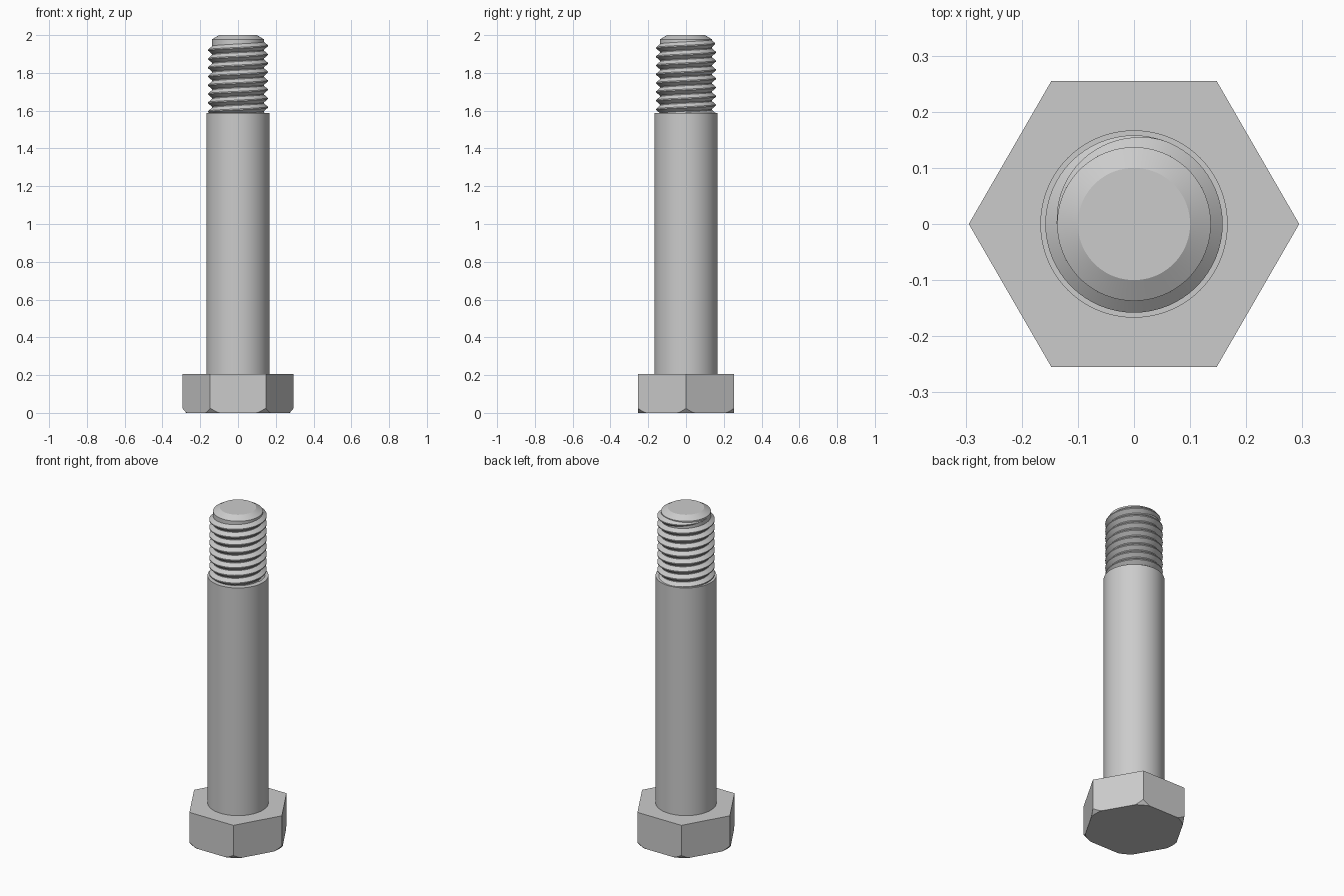
import bpy
import bmesh
from math import cos, sin, pi, radians

cube = bpy.data.objects.get("Cube")
if cube:
    bpy.data.objects.remove(cube, do_unlink=True)

steel = bpy.data.materials.new("plain grey steel")
steel.use_nodes = True
GREY = (0.6, 0.6, 0.6, 1)
steel.diffuse_color = GREY
steel.node_tree.nodes["Principled BSDF"].inputs["Base Color"].default_value = GREY

HEAD_TOP, SHANK_TOP = 0.207, 1.587
APOTHEM, CHAMFER_R = 0.255, 0.274
SHANK_R, CREST_R, ROOT_R = 0.167, 0.158, 0.137
PITCH = 0.0465


def loft(name, rings, closed_section=False):
    """Skin a list of point rings; open ends are capped."""
    bm = bmesh.new()
    rows = [[bm.verts.new(p) for p in ring] for ring in rings]
    n = len(rows[0])
    for a, b in zip(rows, rows[1:]):
        for i in range(n):
            j = (i + 1) % n
            bm.faces.new((a[i], a[j], b[j], b[i]))
    bm.faces.new(rows[0][::-1])
    bm.faces.new(rows[-1])
    bmesh.ops.remove_doubles(bm, verts=bm.verts, dist=0.00001)
    bmesh.ops.recalc_face_normals(bm, faces=bm.faces)
    mesh = bpy.data.meshes.new(name)
    bm.to_mesh(mesh)
    bm.free()
    mesh.materials.append(steel)
    obj = bpy.data.objects.new(name, mesh)
    bpy.context.collection.objects.link(obj)
    bpy.ops.object.select_all(action="DESELECT")
    obj.select_set(True)
    bpy.context.view_layer.objects.active = obj
    bpy.ops.object.shade_smooth_by_angle(angle=radians(25))
    return obj


def lathe(name, profile, sides=96):
    """Revolve (radius, height) points around z."""
    turn = [2 * pi * i / sides for i in range(sides)]
    return loft(name, [[(r * cos(t), r * sin(t), z) for t in turn] for r, z in profile])


# Hexagonal head, its lower corners trimmed by a cone
def hex_radius(t):
    return APOTHEM / cos(t % (pi / 3) - pi / 6)


angles = [2 * pi * i / 144 for i in range(144)]
bottom, rim, top = [], [], []
for t in angles:
    r = hex_radius(t)
    low = min(r, CHAMFER_R)
    bottom.append((low * cos(t), low * sin(t), 0))
    rim.append((r * cos(t), r * sin(t), (r - low) * 1.2))
    top.append((r * cos(t), r * sin(t), HEAD_TOP))
loft("hex_head", [bottom, rim, top])

# Plain shank and the threaded end's core with a chamfered tip
lathe("shank", [(SHANK_R, HEAD_TOP - 0.01), (SHANK_R, SHANK_TOP)])
lathe("thread_core", [(ROOT_R, SHANK_TOP - 0.02), (ROOT_R, 1.978), (0.1, 2)])

# Right-handed helical ridge that fades out near the tip
STEPS = 64
turns = 8.5
z_end = 1.967
sections = []
for i in range(int(turns * STEPS) + 1):
    left = turns - i / STEPS
    t = pi - 2 * pi * left
    z = z_end - PITCH * left
    fade = max(0.04, min(1, left / 0.3))
    crest = ROOT_R + (CREST_R - ROOT_R) * fade
    half = 0.021 * fade
    shape = [(ROOT_R - 0.004, -half), (ROOT_R, -half), (crest, -0.003 * fade),
             (crest, 0.003 * fade), (ROOT_R, half), (ROOT_R - 0.004, half)]
    sections.append([(r * cos(t), r * sin(t), z + h) for r, h in shape])
loft("thread_ridge", sections)
